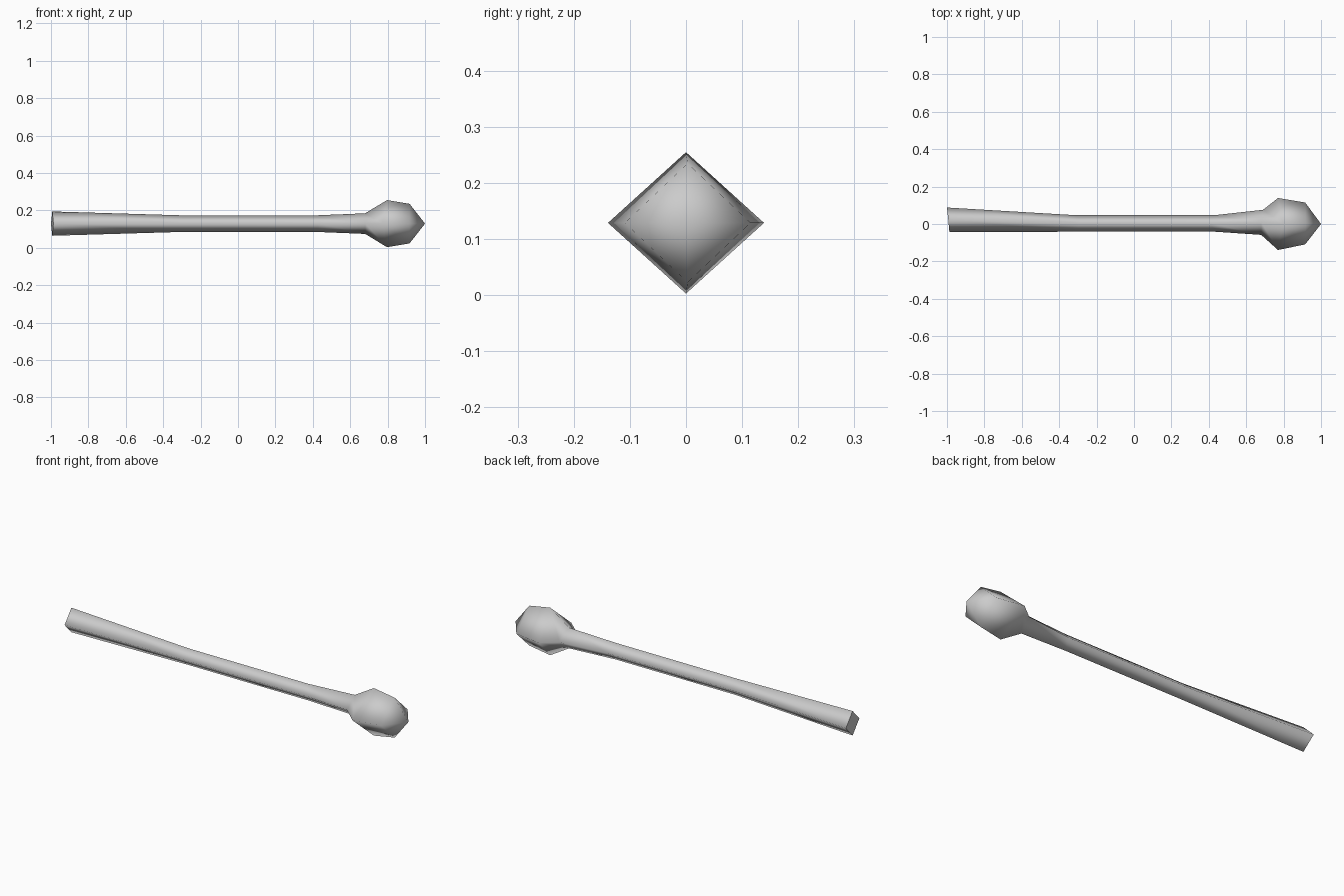
import bpy
import bmesh

cube = bpy.data.objects.get("Cube")
if cube:
    bpy.data.objects.remove(cube, do_unlink=True)

mat = bpy.data.materials.new("grey")
mat.use_nodes = True
colour = (0.6, 0.6, 0.6, 1)
mat.diffuse_color = colour
mat.node_tree.nodes["Principled BSDF"].inputs["Base Color"].default_value = colour

AXIS_Z = 0.129

# Diamond rings: x of upper/lower corners, x of back corner, x of front corner,
# y centre, half depth, half height
rings = [
    (-0.993, -1.0, -0.987, 0.022, 0.066, 0.065),   # flared butt
    (-0.29, -0.31, -0.31, 0.003, 0.044, 0.044),    # slim grip
    (0.41, 0.43, 0.43, 0.003, 0.044, 0.044),
    (0.68, 0.69, 0.68, 0.009, 0.067, 0.055),       # neck
    (0.797, 0.77, 0.77, 0.0, 0.139, 0.126),        # widest part of head
    (0.917, 0.915, 0.915, 0.003, 0.112, 0.106),    # shoulder of head
]

bm = bmesh.new()
loops = []
for xz, back, front, cy, hy, hz in rings:
    corners = [(xz, cy, AXIS_Z + hz), (front, cy - hy, AXIS_Z),
               (xz, cy, AXIS_Z - hz), (back, cy + hy, AXIS_Z)]
    loops.append([bm.verts.new(c) for c in corners])

# Sides of the shaft and head
for a, b in zip(loops, loops[1:]):
    for i in range(4):
        j = (i + 1) % 4
        bm.faces.new((a[i], a[j], b[j], b[i]))

# Pointed tip
tip = bm.verts.new((1.0, 0.0, AXIS_Z))
for i in range(4):
    bm.faces.new((loops[-1][i], loops[-1][(i + 1) % 4], tip))

for face in bm.faces:
    face.smooth = True

# Flat butt with a sharp rim
butt = bm.faces.new(loops[0])
for edge in butt.edges:
    edge.smooth = False

bmesh.ops.recalc_face_normals(bm, faces=bm.faces)
mesh = bpy.data.meshes.new("club")
bm.to_mesh(mesh)
bm.free()
mesh.materials.append(mat)
club = bpy.data.objects.new("club", mesh)
bpy.context.collection.objects.link(club)
